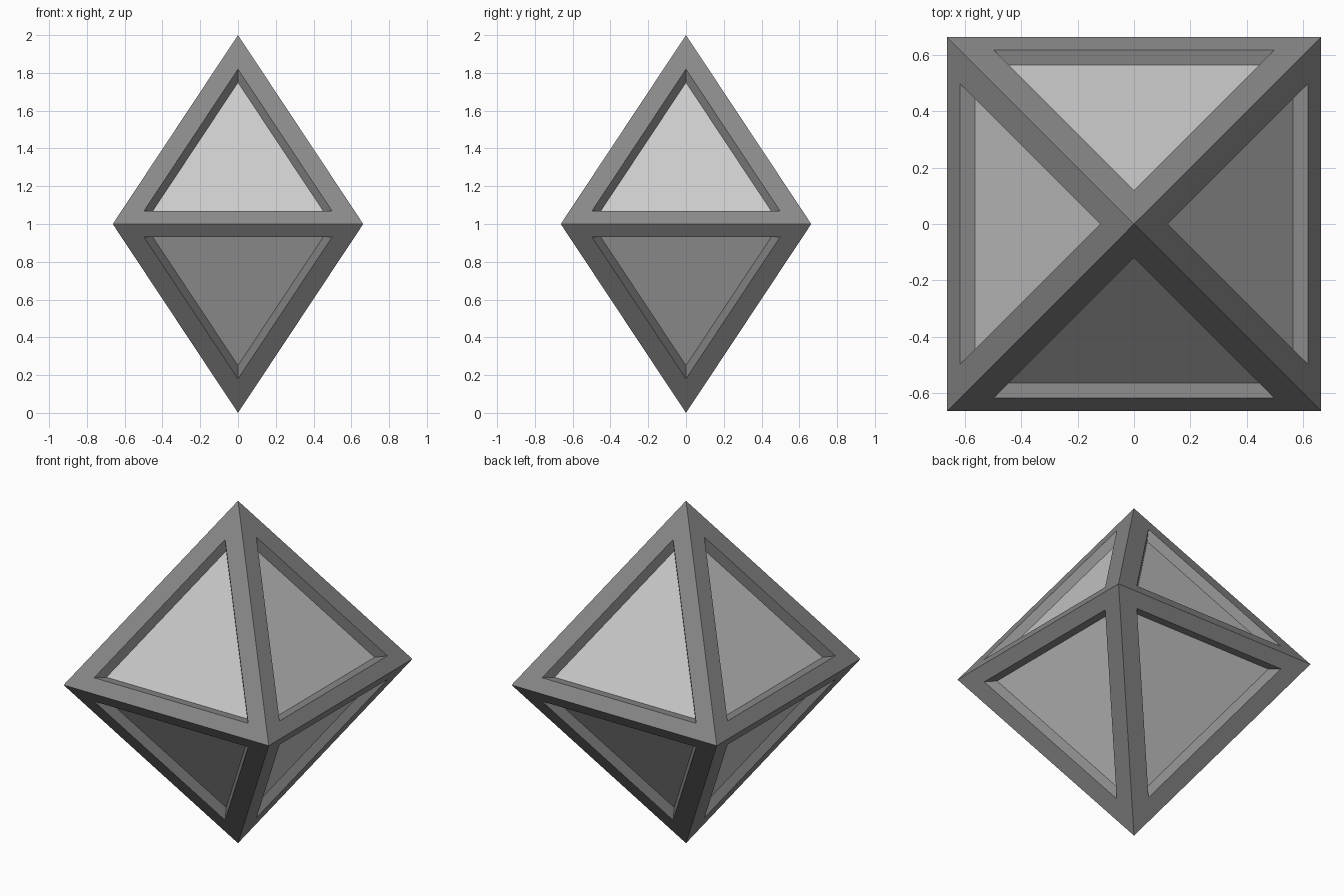
import bpy, bmesh
from math import pi
from mathutils import Vector

if "Cube" in bpy.data.objects:
    bpy.data.objects.remove(bpy.data.objects["Cube"])

HALF, CENTRE = 0.663, Vector((0, 0, 1))
OPENING = 0.751       # opening size relative to a full face
PIVOT = 0.277         # height fraction the opening shrinks about
DEPTH = 0.914         # panels sit on a smaller diamond


def grey(name, v):
    m = bpy.data.materials.new(name)
    m.diffuse_color = (v, v, v, 1)
    m.use_nodes = True
    m.node_tree.nodes["Principled BSDF"].inputs["Base Color"].default_value = m.diffuse_color
    return m


def make_object(name, bm, mat=None):
    bmesh.ops.remove_doubles(bm, verts=bm.verts, dist=1e-5)
    me = bpy.data.meshes.new(name)
    bm.to_mesh(me)
    bm.free()
    if mat:
        me.materials.append(mat)
    ob = bpy.data.objects.new(name, me)
    bpy.context.collection.objects.link(ob)
    return ob


def add_face(bm, pts):
    bm.faces.new([bm.verts.new(CENTRE + p) for p in pts])


# Eight triangular sides, counter-clockwise seen from outside
corners = [Vector((x * HALF, y * HALF, 0)) for x, y in
           ((-1, -1), (1, -1), (1, 1), (-1, 1))]
sides = []
for i in range(4):
    a, b = corners[i], corners[(i + 1) % 4]
    sides.append((a, b, Vector((0, 0, 1))))
    sides.append((b, a, Vector((0, 0, -1))))

frame, panels = bmesh.new(), bmesh.new()
for tri in sides:
    pivot = ((tri[0] + tri[1]) / 2).lerp(tri[2], PIVOT)
    inner = [pivot.lerp(p, OPENING) for p in tri]
    floor = [p * DEPTH for p in inner]
    for j in range(3):
        k = (j + 1) % 3
        # frame border, then the wall of the recess
        add_face(frame, (tri[j], tri[k], inner[k], inner[j]))
        add_face(frame, (inner[j], inner[k], floor[k], floor[j]))
    add_face(panels, floor)

make_object("diamond_frame", frame, grey("dark_grey", 0.25))
make_object("recessed_panels", panels, grey("light_grey", 0.8))
